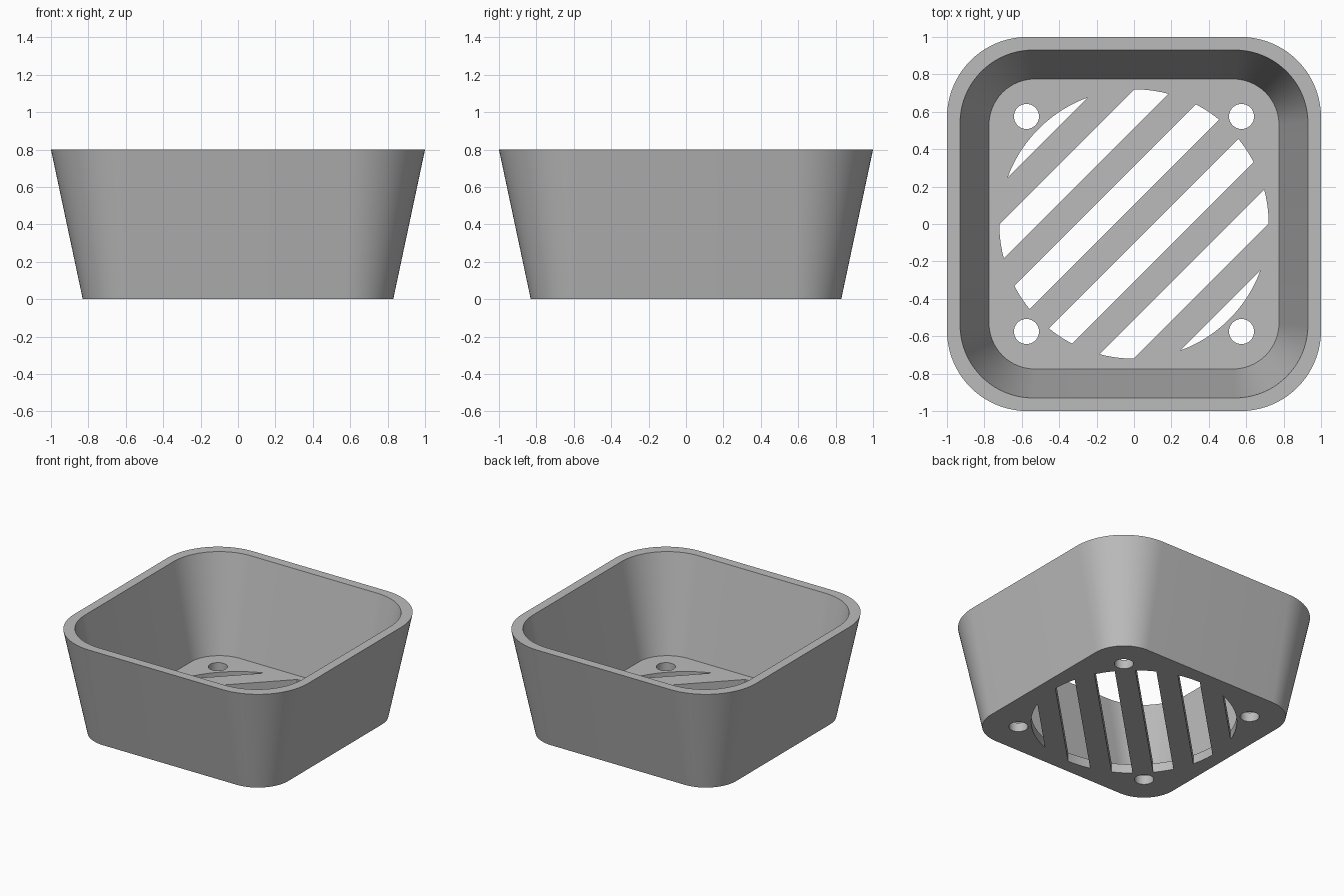
import bpy, bmesh, math
from math import sin, cos, asin, pi
from mathutils import Matrix, Vector

cube = bpy.data.objects.get("Cube")
if cube:
    bpy.data.objects.remove(cube, do_unlink=True)

HEIGHT, FLOOR = 0.8, 0.07
GRILLE_R, BAR_STEP, BAR_HALF = 0.72, 0.29, 0.0725
HOLE_R, HOLE_POS = 0.067, 0.575


def rounded_square(half, radius, z, steps=20):
    """Counter-clockwise outline of a square with round corners."""
    c = half - radius
    pts = []
    for k, (sx, sy) in enumerate([(1, 1), (-1, 1), (-1, -1), (1, -1)]):
        for i in range(steps + 1):
            a = (k + i / steps) * pi / 2
            pts.append(Vector((sx * c + radius * cos(a), sy * c + radius * sin(a), z)))
    return pts


def add_prism(bm, outline, z0=-0.1, z1=0.2):
    """Closed vertical prism over a 2D outline."""
    low = [bm.verts.new((p.x, p.y, z0)) for p in outline]
    high = [bm.verts.new((p.x, p.y, z1)) for p in outline]
    bm.faces.new(low[::-1])
    bm.faces.new(high)
    for i in range(len(low)):
        j = (i + 1) % len(low)
        bm.faces.new((low[i], low[j], high[j], high[i]))


def make_object(name, bm):
    bmesh.ops.recalc_face_normals(bm, faces=bm.faces)
    mesh = bpy.data.meshes.new(name)
    bm.to_mesh(mesh)
    bm.free()
    obj = bpy.data.objects.new(name, mesh)
    bpy.context.collection.objects.link(obj)
    return obj


# Tapered dish: outside, rim, inside and floor joined from four outlines
bm = bmesh.new()
rings = [[bm.verts.new(p) for p in rounded_square(*r)] for r in (
    (0.83, 0.26, 0), (1.0, 0.43, HEIGHT), (0.93, 0.39, HEIGHT), (0.775, 0.245, FLOOR))]
for lower, upper in zip(rings, rings[1:]):
    for i in range(len(lower)):
        j = (i + 1) % len(lower)
        bm.faces.new((lower[i], lower[j], upper[j], upper[i]))
bm.faces.new(rings[0][::-1])
bm.faces.new(rings[-1])
dish = make_object("dish", bm)

# Drain slots: strips of a disc, turned to run diagonally
bm = bmesh.new()
turn = Matrix.Rotation(pi / 4, 3, 'Z')
for side in (1, -1):
    for n in range(3):
        a = asin((n * BAR_STEP + BAR_HALF) / GRILLE_R)
        b = asin(min(1, ((n + 1) * BAR_STEP - BAR_HALF) / GRILLE_R))
        steps = 24 if n == 2 else 6
        arc = [a + (b - a) * i / steps for i in range(steps + 1)]
        mirror = [pi - t for t in reversed(arc)]
        if n == 2:
            mirror = mirror[1:]
        add_prism(bm, [turn @ Vector((cos(t), side * sin(t), 0)) * GRILLE_R
                       for t in arc + mirror])

# Corner screw holes
for sx in (1, -1):
    for sy in (1, -1):
        add_prism(bm, [Vector((sx * HOLE_POS + HOLE_R * cos(t * pi / 20),
                               sy * HOLE_POS + HOLE_R * sin(t * pi / 20), 0))
                       for t in range(40)])
cutter = make_object("floor_cutter", bm)
cutter.hide_render = True

# Cut the floor, then drop the cutter
mod = dish.modifiers.new("floor_openings", 'BOOLEAN')
mod.operation = 'DIFFERENCE'
mod.solver = 'EXACT'
mod.object = cutter
bpy.ops.object.select_all(action='DESELECT')
dish.select_set(True)
bpy.context.view_layer.objects.active = dish
bpy.ops.object.modifier_apply(modifier=mod.name)
bpy.data.objects.remove(cutter, do_unlink=True)

# Single grey finish
grey = bpy.data.materials.new("grey")
grey.use_nodes = True
colour = (0.5, 0.5, 0.5, 1)
grey.diffuse_color = colour
grey.node_tree.nodes["Principled BSDF"].inputs["Base Color"].default_value = colour
dish.data.materials.clear()
dish.data.materials.append(grey)
bpy.ops.object.shade_smooth_by_angle(angle=math.radians(30))
